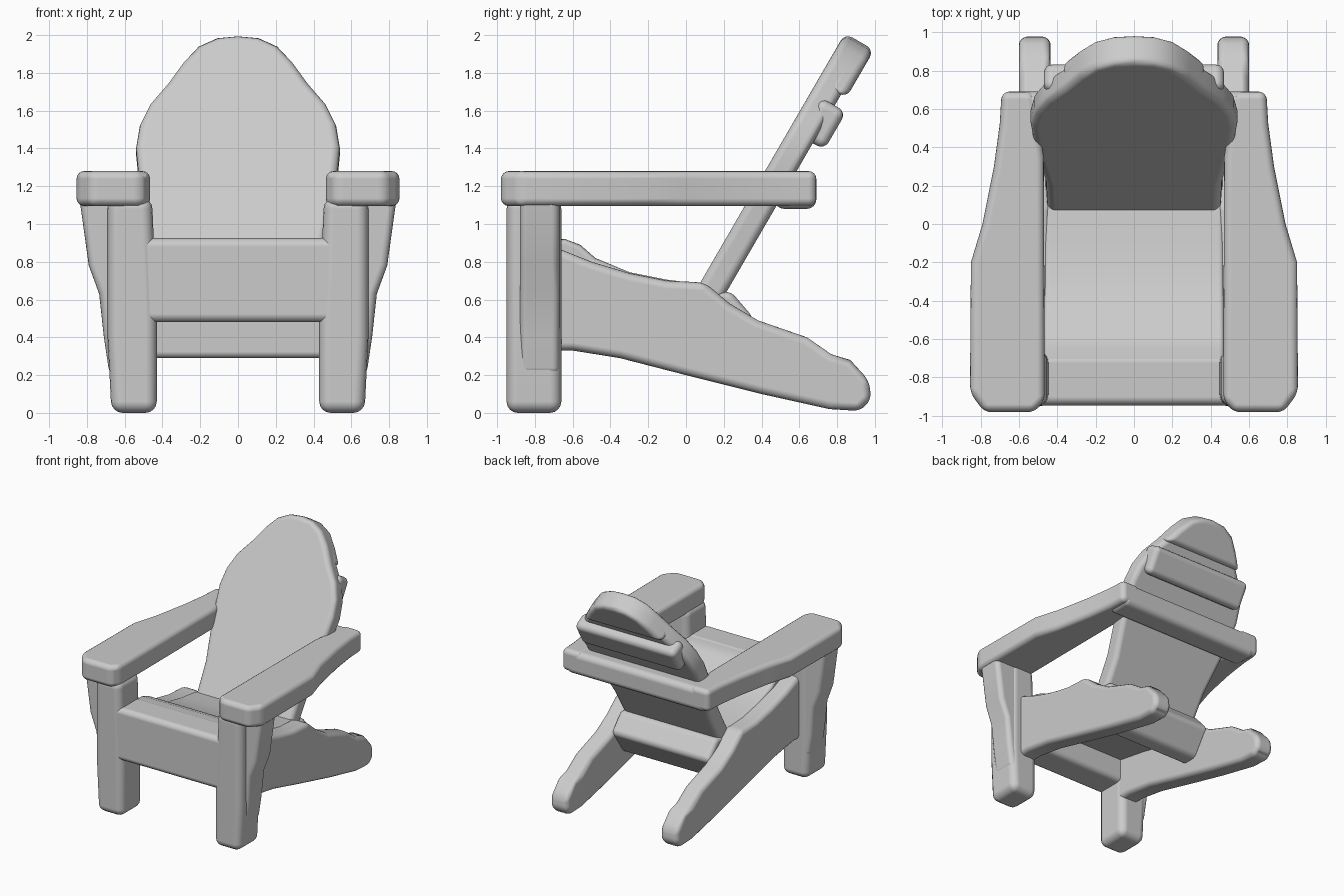
import bpy, bmesh
from mathutils import Vector


def prism(name, outline, place, lo, hi, bevel=0.04, mirror=False):
    """Extrude a 2D outline between lo and hi; place(a, b, t) gives the 3D point."""
    bm = bmesh.new()
    rings = [[bm.verts.new(Vector(place(a, b, t))) for a, b in outline] for t in (lo, hi)]
    n = len(outline)
    bm.faces.new(rings[0])
    bm.faces.new(rings[1][::-1])
    for i in range(n):
        j = (i + 1) % n
        bm.faces.new((rings[0][i], rings[0][j], rings[1][j], rings[1][i]))
    bmesh.ops.recalc_face_normals(bm, faces=bm.faces)
    for f in bm.faces:
        f.smooth = True
    me = bpy.data.meshes.new(name)
    bm.to_mesh(me)
    bm.free()
    ob = bpy.data.objects.new(name, me)
    bpy.context.collection.objects.link(ob)
    m = ob.modifiers.new("round", 'BEVEL')
    m.width, m.segments, m.limit_method = bevel, 4, 'ANGLE'
    m.angle_limit = 0.6
    m.harden_normals = True
    if mirror:
        ob.modifiers.new("other_side", 'MIRROR')
    return ob


def along_x(a, b, t): return (t, a, b)
def along_y(a, b, t): return (a, t, b)
def along_z(a, b, t): return (a, b, t)


# leaning plane of the backrest: b is the height on its front face, t the depth
def leaning(a, b, t):
    return (a, 0.07 + (b - 0.68) * 0.58 + 0.867 * t, b - 0.499 * t)


def rect(a0, a1, b0, b1):
    return [(a0, b0), (a1, b0), (a1, b1), (a0, b1)]


def both_sides(half):
    return half + [(-a, b) for a, b in reversed(half) if a > 0]


# front legs and the tapered brackets outside them
prism("front_leg", [(0.43, 0.0), (0.67, 0.0), (0.69, 0.4), (0.69, 1.14), (0.455, 1.14), (0.43, 0.5)],
      along_y, -0.95, -0.66, 0.06, True)
prism("arm_bracket", [(0.58, 0.2), (0.68, 0.2), (0.71, 0.4), (0.735, 0.63),
                      (0.79, 0.78), (0.84, 1.14), (0.58, 1.14)],
      along_y, -0.88, -0.67, 0.04, True)

# side rails, running down to the floor as the rear legs
prism("side_rail", [(-0.75, 0.33), (-0.6, 0.33), (-0.35, 0.29), (0.0, 0.20), (0.4, 0.10),
                    (0.76, 0.02), (0.92, 0.01), (0.98, 0.07), (0.97, 0.17), (0.87, 0.28),
                    (0.77, 0.31), (0.64, 0.40), (0.38, 0.49), (0.23, 0.58), (0.1, 0.69),
                    (-0.1, 0.70), (-0.3, 0.74), (-0.5, 0.80), (-0.65, 0.86), (-0.75, 0.88)],
      along_x, 0.435, 0.60, 0.05, True)

# arms, tapering towards the back
prism("armrest", [(0.465, -0.92), (0.52, -0.98), (0.78, -0.98), (0.855, -0.88), (0.85, -0.2),
                  (0.79, 0.0), (0.73, 0.3), (0.70, 0.52), (0.69, 0.69), (0.52, 0.69), (0.47, 0.35)],
      along_z, 1.095, 1.28, 0.05, True)

# seat with a raised front edge, front board, and the stretcher under the back
prism("seat", [(-0.85, 0.915), (-0.64, 0.92), (-0.56, 0.89), (-0.48, 0.82), (-0.3, 0.745),
               (-0.1, 0.705), (0.1, 0.68), (0.2, 0.54), (-0.1, 0.55), (-0.4, 0.62), (-0.85, 0.7)],
      along_x, -0.47, 0.47, 0.03)
prism("front_board", rect(-0.945, -0.68, 0.48, 0.925), along_x, -0.55, 0.55, 0.045)
prism("rear_stretcher", [(0.08, 0.29), (0.22, 0.29), (0.36, 0.50), (0.24, 0.64), (0.08, 0.64)],
      along_x, -0.46, 0.46, 0.035)

# arched backrest, thicker above its upper bar, and the bar at arm level
prism("backrest", both_sides([(0.45, 0.58), (0.46, 0.9), (0.52, 1.22), (0.54, 1.42), (0.52, 1.54),
                              (0.465, 1.65), (0.37, 1.76), (0.29, 1.87), (0.21, 1.955),
                              (0.11, 2.0), (0.0, 2.01)]),
      leaning, 0.0, 0.145, 0.045)
prism("backrest_top", both_sides([(0.38, 1.755), (0.29, 1.87), (0.21, 1.955), (0.11, 2.0), (0.0, 2.01)]),
      leaning, 0.06, 0.178, 0.045)
prism("upper_back_bar", rect(-0.47, 0.47, 1.50, 1.70), leaning, 0.06, 0.215, 0.045)
prism("arm_level_bar", rect(0.47, 0.69, 1.08, 1.275), along_x, -0.66, 0.66, 0.05)
